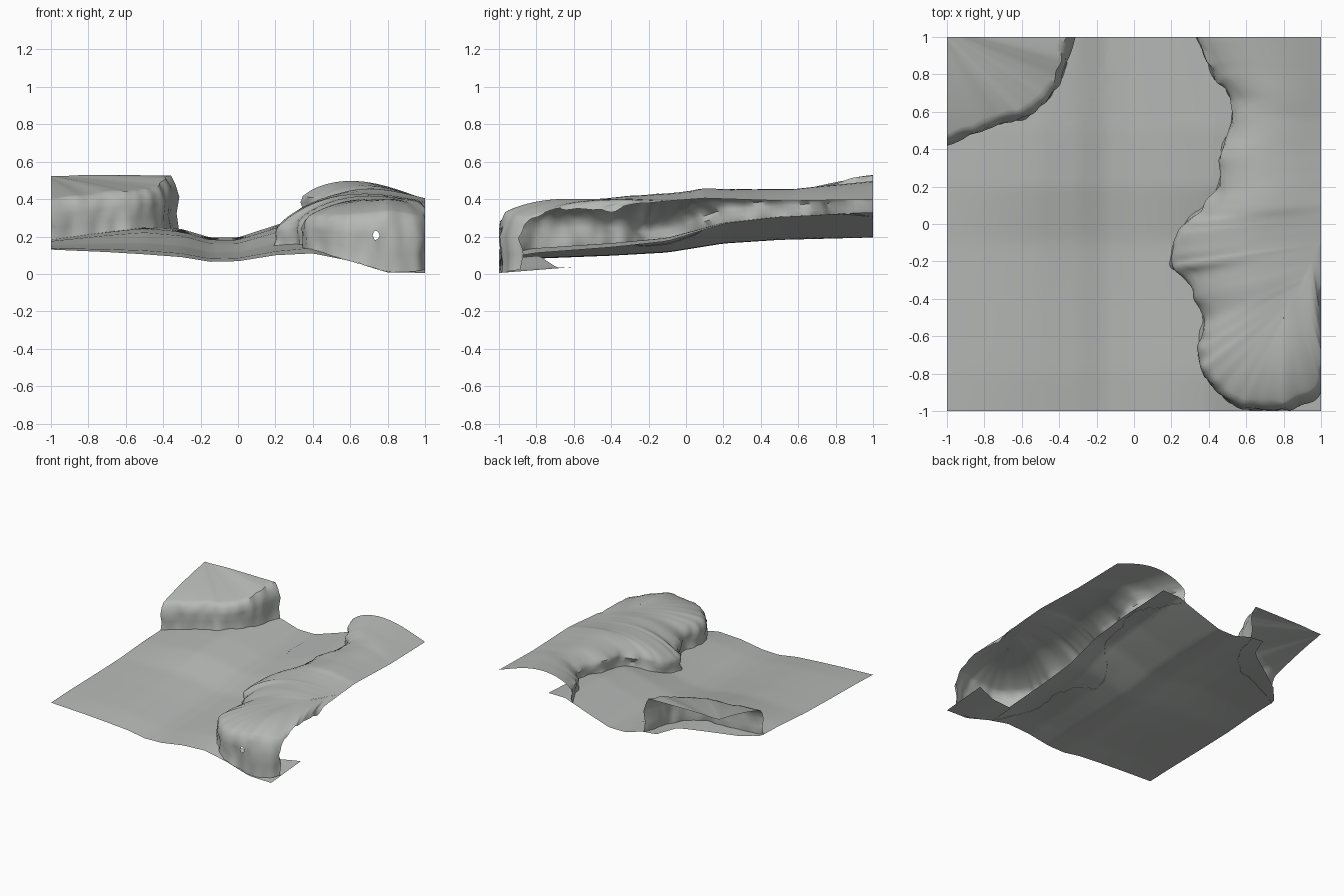
import bpy, bmesh, math
from mathutils import Vector, noise

if "Cube" in bpy.data.objects:
    bpy.data.objects.remove(bpy.data.objects["Cube"])

STONE = bpy.data.materials.new("grey_green_stone")
STONE.diffuse_color = (.465, .487, .468, 1)
STONE.use_nodes = True
STONE.node_tree.nodes["Principled BSDF"].inputs["Base Color"].default_value = STONE.diffuse_color


def lerp_table(pts, t):
    """Piecewise linear lookup in a list of (key, value)."""
    for (a, p), (b, q) in zip(pts, pts[1:]):
        if t <= b:
            return p + (q - p) * max(0.0, (t - a) / (b - a))
    return pts[-1][1]


def along(pts, t):
    """Straight interpolation along a list of 3D points, t in 0..1."""
    f = t * (len(pts) - 1)
    i = min(int(f), len(pts) - 2)
    return Vector(pts[i]).lerp(Vector(pts[i + 1]), f - i)


def curve(pts, t):
    """Catmull-Rom point along a list of 3D points, t in 0..1."""
    n = len(pts) - 1
    f = min(max(t, 0), 1) * n
    i = min(int(f), n - 1)
    s = f - i
    p0, p1, p2, p3 = (Vector(pts[min(max(i + k, 0), n)]) for k in (-1, 0, 1, 2))
    return 0.5 * (2 * p1 + (p2 - p0) * s + (2 * p0 - 5 * p1 + 4 * p2 - p3) * s ** 2
                  + (3 * p1 - p0 - 3 * p2 + p3) * s ** 3)


# Valley floor height: front profile blended to back profile
FRONT = [(-1, .13), (-.7, .117), (-.5, .105), (-.3, .09), (-.15, .065), (0, .068),
         (.2, .1), (.4, .11), (.6, .07), (.8, .01), (1, .005)]
BACK = [(-1, .19), (-.7, .235), (-.5, .26), (-.3, .24), (-.15, .195), (0, .195),
        (.2, .26), (.4, .33), (.6, .33), (1, .3)]
BLEND = [(-1, 0), (-.8, .13), (-.4, .25), (-.1, .38), (.2, .75), (.5, .9), (1, 1)]


def ground(x, y):
    s = lerp_table(BLEND, y)
    return lerp_table(FRONT, x) * (1 - s) + lerp_table(BACK, x) * s


def patch(bm, rows):
    vs = [[bm.verts.new(p) for p in r] for r in rows]
    for a, b in zip(vs, vs[1:]):
        for i in range(len(a) - 1):
            bm.faces.new((a[i], a[i + 1], b[i + 1], b[i]))


def finish(bm, name, angle):
    bmesh.ops.remove_doubles(bm, verts=bm.verts[:], dist=.0005)
    # trim to the square tile
    for n in ((1, 0, 0), (-1, 0, 0), (0, 1, 0), (0, -1, 0)):
        bmesh.ops.bisect_plane(bm, geom=bm.verts[:] + bm.edges[:] + bm.faces[:],
                               plane_co=n, plane_no=n, clear_outer=True)
    me = bpy.data.meshes.new(name)
    bm.to_mesh(me)
    bm.free()
    me.materials.append(STONE)
    ob = bpy.data.objects.new(name, me)
    bpy.context.collection.objects.link(ob)
    bpy.ops.object.select_all(action='DESELECT')
    ob.select_set(True)
    bpy.context.view_layer.objects.active = ob
    bpy.ops.object.shade_smooth_by_angle(angle=math.radians(angle))


# Valley floor sheet, open under both plateaus
LEFT_EDGE = [(-1, -1), (.45, -1), (.585, -.88), (.82, -.5), (1, -.43)]
bm = bmesh.new()
rows = []
for j in range(49):
    y = -1 + j / 24
    x0 = lerp_table(LEFT_EDGE, y)
    xs = [x0 + (.55 - x0) * i / 40 for i in range(41)]
    rows.append([(x, y, ground(x, y)) for x in xs])
patch(bm, rows)
# front right corner of the floor
rows = []
for j in range(6):
    row = []
    for i in range(11):
        x = .55 + .045 * i
        y = -1 + (.2083 + .018 * i) * j / 5
        row.append((x, y, lerp_table(FRONT, x) + .08 * (y + 1)))
    rows.append(row)
patch(bm, rows)
finish(bm, "valley_floor", 60)


def plateau(name, rim, spine, steps, bulge):
    """Rugged cliff wall along the rim, then a top sheet running to the spine."""
    wall = [(0, 0), (.008, .3), (-.002, .6), (.012, .85), (.035, 1)]
    rows = [[] for _ in range(len(wall) + 12)]
    for k in range(steps + 1):
        t = k / steps
        p = curve(rim, t)
        d = curve(rim, t + .012) - curve(rim, t - .012)
        nrm = Vector((-d.y, d.x, 0)).normalized()
        base = max(0.001, ground(p.x, p.y) - .003)
        for r, (inset, h) in enumerate(wall):
            rough = .02 * noise.noise(Vector((p.x * 13, p.y * 13, h * 3)))
            q = p + nrm * (inset + rough)
            q.z = base + (p.z - base) * h
            rows[r].append(q)
        lip = rows[len(wall) - 1][-1]
        end = along(spine, t)
        for r in range(1, 13):
            v = (r / 12) ** 1.3
            q = lip.lerp(end, v)
            q.z += bulge(t) * math.sin(math.pi * v ** .8)
            rows[len(wall) + r - 1].append(q)
    bm = bmesh.new()
    patch(bm, rows)
    finish(bm, name, 50)


# Long plateau on the right
plateau("right_plateau",
        [(.32, 1.05, .44), (.42, .8, .42), (.5, .7, .42), (.53, .58, .41), (.47, .4, .4),
         (.45, .2, .39), (.38, .1, .36), (.26, 0, .31), (.21, -.1, .285), (.2, -.22, .27),
         (.28, -.3, .29), (.34, -.42, .31), (.37, -.52, .31), (.345, -.65, .31),
         (.36, -.78, .31), (.45, -.9, .31), (.56, -.98, .31), (.68, -.993, .32),
         (.8, -.993, .33), (.92, -.96, .32), (1.01, -.88, .3), (1.04, -.75, .33),
         (1.025, -.55, .36), (1.03, -.38, .36), (1.05, -.2, .37)],
        [(1, 1.05, .4), (1, .55, .39), (1, .1, .405), (1, -.1, .39), (.9, -.3, .4),
         (.82, -.46, .4), (.8, -.5, .4), (.88, -.34, .4), (1, -.1, .39)],
        168, lambda t: lerp_table([(0, .08), (.12, .052), (.2, .057), (.25, .075), (.3, .092),
                                   (.38, .1), (.44, .07), (.52, .045), (.6, .035),
                                   (.85, .03), (1, 0)], t))

# Corner plateau at the back left
plateau("left_plateau",
        [(-1.06, .4, .38), (-.9, .465, .41), (-.78, .515, .42), (-.66, .55, .44),
         (-.58, .575, .44), (-.48, .645, .45), (-.4, .75, .47), (-.365, .84, .5),
         (-.35, .92, .52), (-.3, 1.05, .53)],
        [(-1.06, 1.06, .535), (-1.06, 1.06, .535)], 60, lambda t: .012 * (1 - t))
